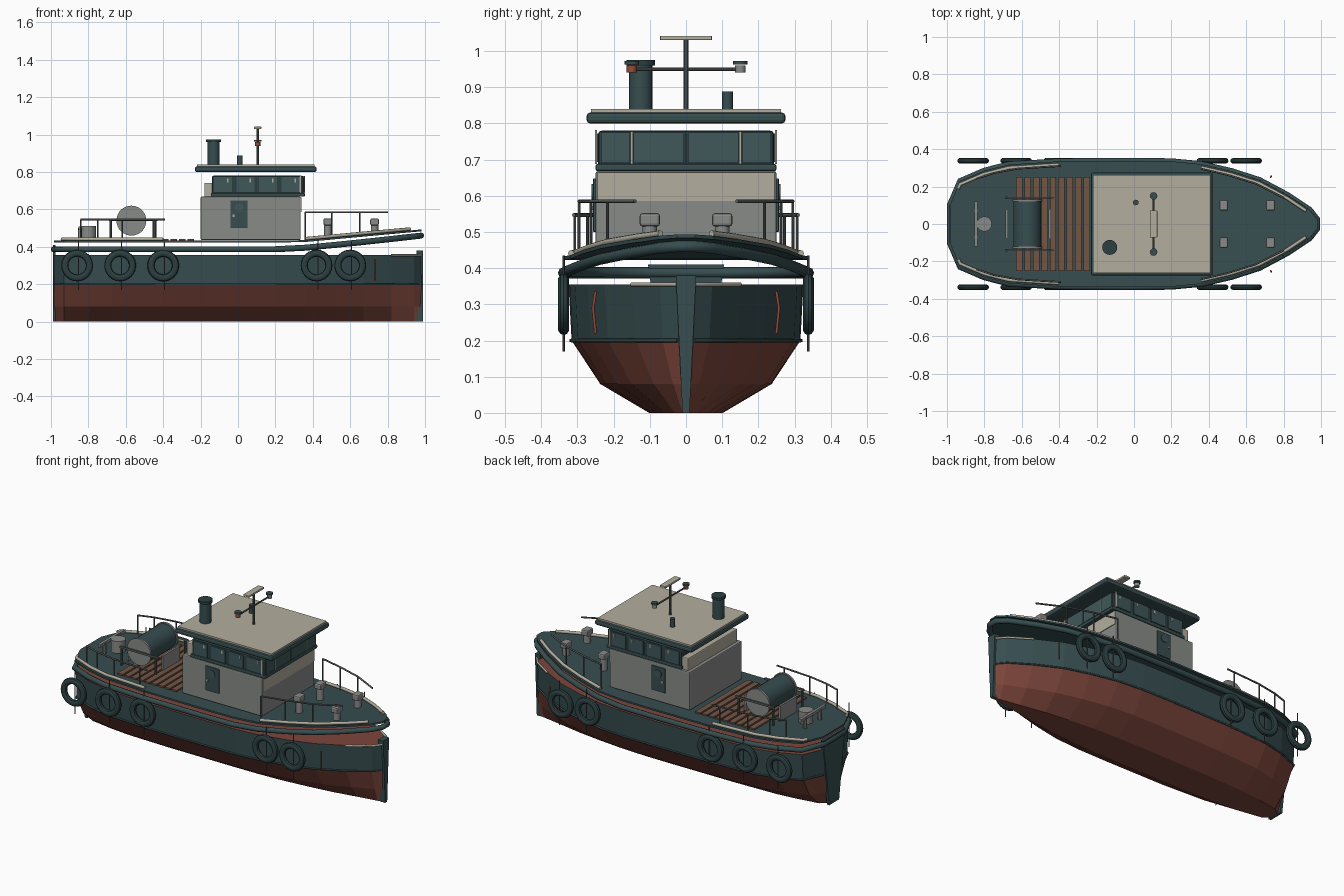
import bpy, bmesh, math
from mathutils import Vector

cube = bpy.data.objects.get("Cube")
if cube:
    bpy.data.objects.remove(cube)


def material(name, r, g, b):
    m = bpy.data.materials.new(name)
    m.use_nodes = True
    m.diffuse_color = (r, g, b, 1)
    m.node_tree.nodes["Principled BSDF"].inputs["Base Color"].default_value = (r, g, b, 1)
    return m


TEAL = material("dark teal", .038, .075, .08)
RED = material("hull red", .2, .06, .043)
CREAM = material("cream", .45, .42, .34)
GREY = material("cabin grey", .25, .26, .25)
PLANK = material("plank brown", .17, .09, .06)
RUBBER = material("rubber", .025, .05, .052)
GLASS = material("window glass", .05, .095, .1)
STEEL = material("rail steel", .1, .11, .11)
RUST = material("rust", .32, .07, .04)


def finish(name, bm, *mats, smooth=False):
    bmesh.ops.recalc_face_normals(bm, faces=bm.faces)
    me = bpy.data.meshes.new(name)
    bm.to_mesh(me)
    bm.free()
    ob = bpy.data.objects.new(name, me)
    bpy.context.collection.objects.link(ob)
    for m in mats:
        me.materials.append(m)
    if smooth:
        bpy.ops.object.select_all(action='DESELECT')
        ob.select_set(True)
        bpy.context.view_layer.objects.active = ob
        bpy.ops.object.shade_smooth_by_angle(angle=math.radians(35))
    return ob


def box(name, mat, x, y, z, bevel=0, foot=1):
    """Box from (low, high) ranges; foot scales the width of its base."""
    bm = bmesh.new()
    bmesh.ops.create_cube(bm, size=1)
    for v in bm.verts:
        k = foot if v.co.z < 0 else 1
        v.co = [(a + b) / 2 + c * (b - a) * s
                for (a, b), c, s in zip((x, y, z), v.co, (1, k, 1))]
    ob = finish(name, bm, mat)
    if bevel:
        mod = ob.modifiers.new("Bevel", 'BEVEL')
        mod.width, mod.segments = bevel, 2
    return ob


def cyl(name, mat, start, end, r, sides=16, caps=None):
    a, b = Vector(start), Vector(end)
    bm = bmesh.new()
    bmesh.ops.create_cone(bm, cap_ends=True, segments=sides, radius1=r, radius2=r, depth=(b - a).length)
    turn = (b - a).to_track_quat('Z', 'Y')
    for v in bm.verts:
        v.co = turn @ v.co + (a + b) / 2
    for f in bm.faces:
        f.material_index = int(caps is not None and len(f.verts) > 4)
    return finish(name, bm, mat, *([caps] if caps else []), smooth=True)


def tube(name, mat, points, r, closed=False):
    cu = bpy.data.curves.new(name, 'CURVE')
    cu.dimensions = '3D'
    cu.bevel_depth, cu.bevel_resolution, cu.use_fill_caps = r, 2, True
    sp = cu.splines.new('POLY')
    sp.points.add(len(points) - 1)
    for p, co in zip(sp.points, points):
        p.co = (*co, 1)
    sp.use_cyclic_u = closed
    cu.materials.append(mat)
    ob = bpy.data.objects.new(name, cu)
    bpy.context.collection.objects.link(ob)


# Plan outline (x, half width) and the sheer of deck and fender rail
PLAN = [(-.985, .1), (-.93, .23), (-.8, .285), (-.67, .318), (-.4, .335), (0, .338),
        (.2, .335), (.36, .32), (.52, .283), (.67, .235), (.82, .155), (.94, .075), (.98, .025)]


def half(x):
    for (a, p), (b, q) in zip(PLAN, PLAN[1:]):
        if x <= b:
            return p + (q - p) * (x - a) / (b - a)
    return PLAN[-1][1]


def deck_z(x):
    return .433 + .06 * max(0, (x - .33) / .65)


def rail_z(x):
    return .387 + .073 * max(0, (x - .25) / .73) ** 1.15


def side_path(xs, inset, height, s):
    return [(x, s * (half(x) - inset), height(x)) for x in xs]


# Hull shell: half-ring sections lofted from stern to bow
LEVELS = [(.3, 0, 1.5), (.7, .08, 1.25), (.935, .2, 1.05), (.96, .355, 1)]
bm = bmesh.new()
rings = []
for x, w in PLAN:
    side = [(.335 * k * (w / .335) ** p, z) for k, z, p in LEVELS]
    ring = side[::-1] + [(-y, z) for y, z in side]
    rings.append([bm.verts.new((x, y, z)) for y, z in ring])
for a, b in zip(rings, rings[1:]):
    for i in range(len(a)):
        j = (i + 1) % len(a)
        bm.faces.new((a[i], a[j], b[j], b[i]))
bm.faces.new(rings[0])
bm.faces.new(rings[-1])
for f in bm.faces:
    # teal topsides, red bottom and red inner top
    z = f.calc_center_median().z
    f.material_index = 0 if .2 < z < .35 or len(f.verts) > 4 else 1
finish("hull", bm, TEAL, RED)
box("stem_post", TEAL, (.955, .99), (-.028, .028), (0, .38), foot=.35)
box("transom", TEAL, (-.99, -.975), (-.105, .105), (0, .41), foot=.45)

# Deck sheet with sheer, and its fender rail
bm = bmesh.new()
rows = [[bm.verts.new((x, s * w, deck_z(x))) for s in (-1, 1)] for x, w in PLAN]
for a, b in zip(rows, rows[1:]):
    bm.faces.new((a[0], b[0], b[1], a[1]))
deck = finish("deck", bm, TEAL)
deck.modifiers.new("Solidify", 'SOLIDIFY').thickness = .01
xs = [x for x, w in PLAN]
loop = side_path(xs, 0, rail_z, 1) + side_path(xs, 0, rail_z, -1)[::-1]
tube("fender_rail", TEAL, loop, .016, closed=True)

# Deck planks
for i in range(9):
    x = -.63 + i * .045
    box("deck_plank", PLANK, (x, x + .034), (-.25, .25), (.434, .443))

TYRES = [-.86, -.63, -.40, .42, .60]
for s in (-1, 1):
    # Waterline band, gunwale strip and rust streak
    tube("waterline_band", TEAL, [(x, s * .94 * w, .2) for x, w in PLAN], .005)
    tube("gunwale_strip", CREAM, [(x, s * .965 * w, .355) for x, w in PLAN if x > .8], .006)
    tube("rust_streak", RUST, [(.73, s * .25, .22), (.735, s * .257, .29), (.73, s * .25, .335)], .004)
    # Bulwark caps
    bow, stern = [.36, .52, .67, .82, .92], [-.94, -.93, -.8, -.67, -.4]
    for name, part in (("bow_cap", bow), ("stern_cap", stern)):
        tube(name, CREAM, side_path(part, .018, lambda x: deck_z(x) + .008, s), .009)
    # Hand rails and posts
    for name, part, top in (("bow_rail", [.36, .5, .65, .8], .585), ("stern_rail", [-.84, -.75, -.62, -.44, -.39], .547)):
        tube(name, STEEL, side_path(part, .025, lambda x: top, s), .005)
        for x in part[:-1]:
            y = s * (half(x) - .025)
            cyl(name + "_post", STEEL, (x, y, deck_z(x)), (x, y, top), .004, 8)
    # Tyre fenders on ropes
    for x in TYRES:
        bm = bmesh.new()
        n, m = 24, 10
        grid = [[bm.verts.new((x + (.066 + .019 * math.cos(v)) * math.cos(u), s * (.338 + .016 * math.sin(v)),
                               .3 + (.066 + .019 * math.cos(v)) * math.sin(u)))
                 for v in (math.tau * j / m for j in range(m))] for u in (math.tau * i / n for i in range(n))]
        for i in range(n):
            for j in range(m):
                k, l = (i + 1) % n, (j + 1) % m
                bm.faces.new((grid[i][j], grid[k][j], grid[k][l], grid[i][l]))
        finish("tyre_fender", bm, RUBBER, smooth=True)
        cyl("tyre_rope", STEEL, (x + .008, s * .338, .17), (x + .008, s * .338, .435), .003, 6)
    # Bow bollards
    for x in (.48, .73):
        y, z = s * .1, deck_z(x)
        cyl("bollard_post", GREY, (x, y, z), (x, y, .52), .02, 12)
        box("bollard_head", GREY, (x - .023, x + .023), (y - .028, y + .028), (.515, .552), .008)

# Deckhouse: grey walls, cream upper front and raised rear step
box("deckhouse", GREY, (-.2, .335), (-.25, .25), (.437, .668), .006)
box("front_upper_panel", CREAM, (.33, .339), (-.245, .245), (.585, .665))
box("rear_step", CREAM, (-.18, .1), (-.235, .235), (.66, .742), .006)

# Wheelhouse with windows
box("wheelhouse", RUBBER, (-.14, .35), (-.243, .243), (.672, .78), .01)
box("window_sill", TEAL, (-.145, .358), (-.25, .25), (.668, .688), .006)
for s in (-1, 1):
    for i in range(4):
        x = -.08 + i * .12
        box("side_window", GLASS, (x - .048, x + .048), sorted((s * .24, s * .248)), (.693, .772))
        box("window_glint", CREAM, (x + .022, x + .03), sorted((s * .247, s * .25)), (.745, .765))
    box("side_door", TEAL, (-.04, .052), sorted((s * .248, s * .257)), (.5, .648), .003)
    cyl("door_porthole", GLASS, (.006, s * .255, .61), (.006, s * .261, .61), .022)
    box("door_handle", CREAM, (-.03, -.018), sorted((s * .256, s * .263)), (.56, .572))
    box("corner_trim", CREAM, (.33, .34), sorted((s * .246, s * .252)), (.688, .782))
for a, b in ((-.235, -.155), (-.145, -.005), (.005, .145), (.155, .235)):
    box("front_window", GLASS, (.348, .355), (a, b), (.69, .775))
for y in (-.15, 0, .15):
    box("front_mullion", CREAM if y else TEAL, (.35, .357), (y - .003, y + .003), (.688, .778))

# Roof
box("roof_slab", TEAL, (-.23, .42), (-.275, .275), (.8, .83), .01)
box("roof_top", CREAM, (-.218, .408), (-.262, .262), (.828, .84))

# Funnel, vent, mast and lamps
cyl("funnel", TEAL, (-.13, -.125, .835), (-.13, -.125, .965), .032, 20)
cyl("funnel_cap", RUBBER, (-.13, -.125, .96), (-.13, -.125, .975), .04, 20)
cyl("roof_vent", TEAL, (.01, .115, .835), (.01, .115, .888), .015)
cyl("mast", STEEL, (.105, 0, .835), (.105, 0, 1.035), .007, 10)
box("radar_bar", CREAM, (.085, .125), (-.072, .072), (1.03, 1.042), .003)
cyl("mast_yard", STEEL, (.105, -.15, .95), (.105, .15, .95), .005, 8)
for y, m in ((-.15, RUST), (.15, GREY)):
    cyl("mast_lamp", m, (.105, y, .94), (.105, y, .96), .014, 12)
    cyl("lamp_cap", TEAL, (.105, y, .963), (.105, y, .972), .02, 12)

# Winch drum and its frame
cyl("winch_drum", TEAL, (-.57, -.125, .54), (-.57, .125, .54), .074, 28)
for s in (-1, 1):
    cyl("drum_flange", GREY, (-.57, s * .12, .54), (-.57, s * .132, .54), .08, 28)
    box("winch_beam", STEEL, (-.69, -.43), sorted((s * .136, s * .144)), (.538, .55))
    for x in (-.68, -.45):
        cyl("winch_leg", STEEL, (x, s * .14, .435), (x, s * .14, .54), .007, 8)
for x in (-.68, -.45):
    box("winch_plate", GREY, (x - .006, x + .006), (-.08, .08), (.437, .53))

# Stern bitts
cyl("stern_capstan", GREY, (-.8, 0, .437), (-.8, 0, .51), .04, 20)
for y in (-.07, .07):
    cyl("bitt_post", GREY, (-.845, y, .437), (-.845, y, .5), .012, 10)
box("bitt_bar", GREY, (-.853, -.837), (-.12, .12), (.49, .508))
